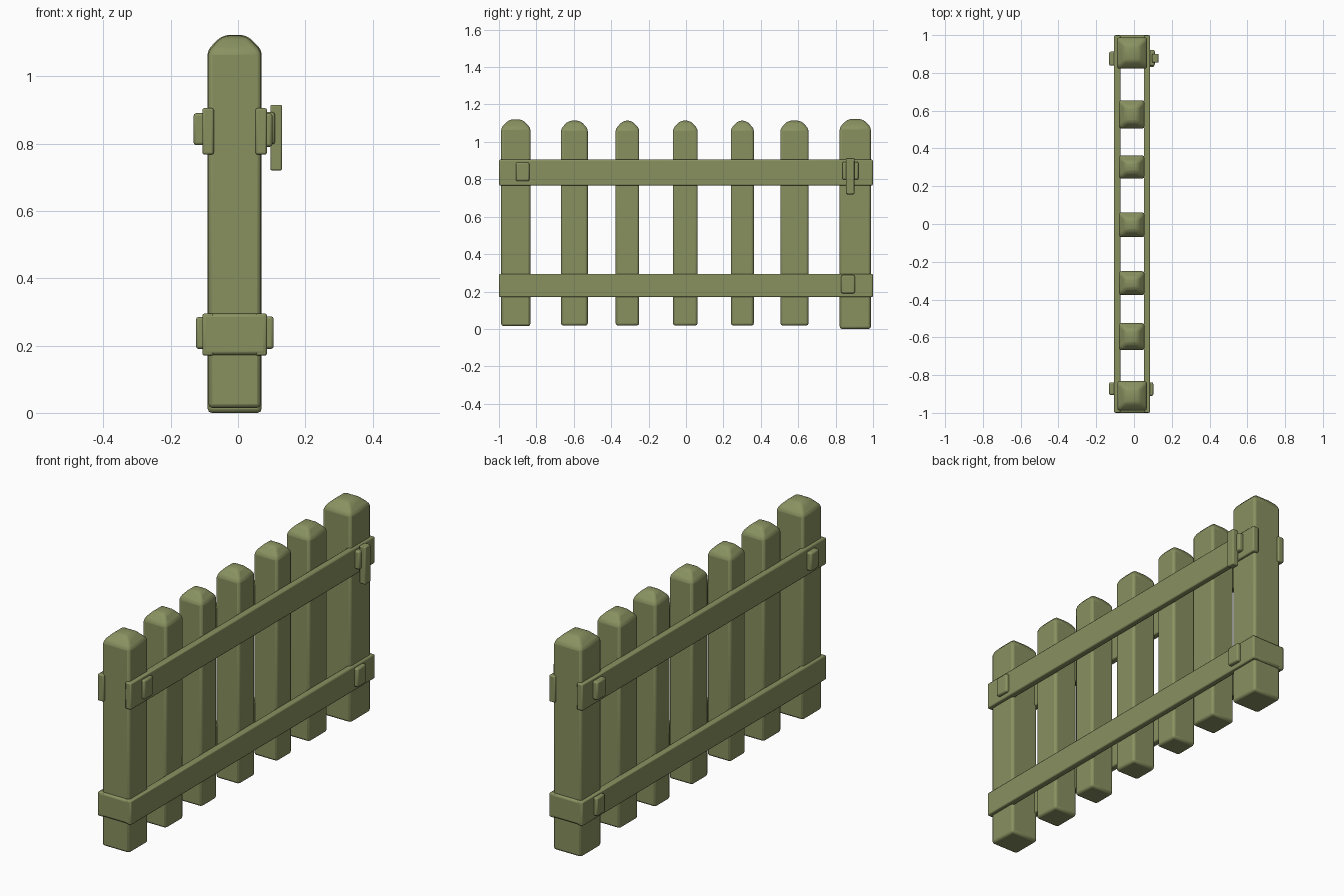
import bpy, bmesh

old = bpy.data.objects.get("Cube")
if old:
    bpy.data.objects.remove(old, do_unlink=True)

olive = bpy.data.materials.new("olive_wood")
olive.use_nodes = True
colour = (0.25, 0.285, 0.118, 1)
olive.diffuse_color = colour
olive.node_tree.nodes["Principled BSDF"].inputs["Base Color"].default_value = colour


def loft(name, rings, bevel):
    """Stack rectangular rings (x0, x1, y0, y1, z) into a closed, softened solid."""
    bm = bmesh.new()
    loops = []
    for x0, x1, y0, y1, z in rings:
        corners = [(x0, y0), (x1, y0), (x1, y1), (x0, y1)]
        loops.append([bm.verts.new((x, y, z)) for x, y in corners])
    bm.faces.new(loops[0][::-1])
    bm.faces.new(loops[-1])
    for low, high in zip(loops, loops[1:]):
        for i in range(4):
            j = (i + 1) % 4
            bm.faces.new((low[i], low[j], high[j], high[i]))
    mesh = bpy.data.meshes.new(name)
    bm.to_mesh(mesh)
    bm.free()
    mesh.materials.append(olive)
    obj = bpy.data.objects.new(name, mesh)
    bpy.context.collection.objects.link(obj)
    mod = obj.modifiers.new("soft_edges", "BEVEL")
    mod.width = bevel
    mod.segments = 2
    mod.limit_method = "ANGLE"
    mod.angle_limit = 0.35
    bpy.ops.object.select_all(action="DESELECT")
    obj.select_set(True)
    bpy.context.view_layer.objects.active = obj
    bpy.ops.object.shade_smooth_by_angle(angle=0.6)
    return obj


def box(name, x, y, z, bevel=0.006):
    return loft(name, [(*x, *y, z[0]), (*x, *y, z[1])], bevel)


def stake(name, x, y, base, shoulder, top, inset):
    """Upright with a blunt pyramid cap."""
    crown = (x[0] + inset, x[1] - inset, y[0] + inset, y[1] - inset, top)
    tip = (crown[0] + 0.025, crown[1] - 0.025, crown[2] + 0.025, crown[3] - 0.025, top + 0.006)
    return loft(name, [(*x, *y, base), (*x, *y, shoulder), crown, tip], 0.012)


# End posts
stake("front_post", (-0.088, 0.068), (-0.988, -0.832), 0.015, 1.075, 1.115, 0.038)
stake("back_post", (-0.09, 0.07), (0.822, 0.988), 0, 1.078, 1.117, 0.038)

# Pickets
spans = [(-0.668, -0.525), (-0.376, -0.25), (-0.07, 0.062), (0.24, 0.363), (0.505, 0.655)]
for n, span in enumerate(spans, 1):
    stake(f"picket_{n}", (-0.079, 0.055), span, 0.018, 1.07, 1.108, 0.034)

# Rails on both faces
levels = {"lower": (0.17, 0.295), "upper": (0.767, 0.905)}
sides = {"left": (0.052, 0.086), "right": (-0.106, -0.072)}
for level, z in levels.items():
    for side, x in sides.items():
        box(f"{level}_{side}_rail", x, (-0.999, 0.999), z)

# Bands wrapping the post ends at the lower rails
for name, y in (("front_band", (-1.0, -0.96)), ("back_band", (0.96, 1.0))):
    box(name, (-0.106, 0.086), y, (0.172, 0.295), 0.01)

# Fixing plates
for name, x, y, z in (
    ("upper_front_left_plate", (0.075, 0.102), (-0.91, -0.838), (0.79, 0.89)),
    ("lower_back_left_plate", (0.075, 0.106), (0.83, 0.903), (0.19, 0.287)),
    ("upper_front_right_plate", (-0.132, -0.095), (-0.905, -0.838), (0.795, 0.89)),
    ("upper_back_right_plate", (-0.132, -0.095), (0.838, 0.912), (0.795, 0.89)),
    ("lower_back_right_plate", (-0.125, -0.095), (0.838, 0.905), (0.19, 0.285)),
    ("latch_plate", (0.075, 0.11), (0.836, 0.922), (0.798, 0.893)),
):
    box(name, x, y, z, 0.008)

# Latch handle
box("latch_handle", (0.096, 0.131), (0.855, 0.9), (0.72, 0.915), 0.005)
